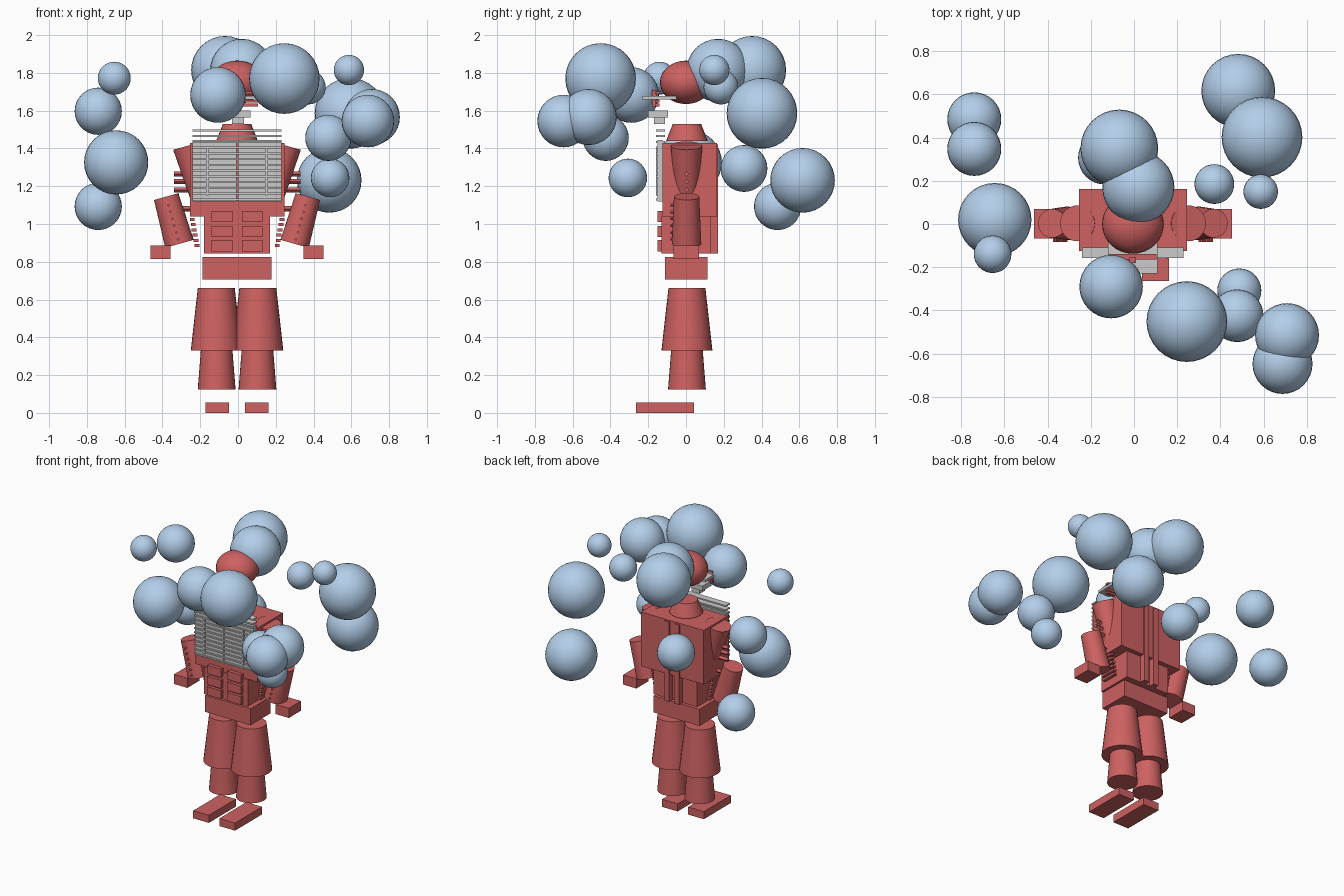
import bpy, bmesh
from mathutils import Vector

CX = -0.005  # centre line of the figure


def material(name, rgb):
    m = bpy.data.materials.new(name)
    m.diffuse_color = (*rgb, 1)
    return m


RED = material("red", (0.62, 0.12, 0.12))
BLUE = material("pale_blue", (0.45, 0.62, 0.82))


def finish(name, bm, mat, smooth=False):
    bmesh.ops.recalc_face_normals(bm, faces=bm.faces)
    me = bpy.data.meshes.new(name)
    bm.to_mesh(me)
    bm.free()
    ob = bpy.data.objects.new(name, me)
    bpy.context.collection.objects.link(ob)
    if mat:
        me.materials.append(mat)
    if smooth:
        bpy.ops.object.select_all(action='DESELECT')
        ob.select_set(True)
        bpy.context.view_layer.objects.active = ob
        bpy.ops.object.shade_smooth_by_angle()
    return ob


def box(name, x, y, z, mat=RED):
    """Box from (min, max) ranges on each axis, x measured from the centre line."""
    bm = bmesh.new()
    bmesh.ops.create_cube(bm, size=1)
    for v in bm.verts:
        v.co = Vector([(a + b) / 2 + c * (b - a) for c, (a, b) in zip(v.co, (x, y, z))])
        v.co.x += CX
    return finish(name, bm, mat)


def cone(name, p0, p1, r0, r1, segs=32, mat=RED):
    """Tapered cylinder between two points."""
    p0, p1 = Vector(p0), Vector(p1)
    d = p1 - p0
    bm = bmesh.new()
    bmesh.ops.create_cone(bm, cap_ends=True, segments=segs, radius1=r0, radius2=r1, depth=d.length)
    rot = Vector((0, 0, 1)).rotation_difference(d).to_matrix()
    for v in bm.verts:
        v.co = rot @ v.co + (p0 + p1) / 2
        v.co.x += CX
    return finish(name, bm, mat, segs > 8)


def ball(name, centre, size, mat):
    bm = bmesh.new()
    bmesh.ops.create_uvsphere(bm, u_segments=32, v_segments=16, radius=1)
    for v in bm.verts:
        v.co = Vector([c + s * q for c, s, q in zip(centre, size, v.co)])
    return finish(name, bm, mat, True)


def mir(s, a, b):
    return tuple(sorted((s * a, s * b)))


# Head, neck collar and chin parts
ball("head", (CX, 0.0, 1.75), (0.143, 0.138, 0.115), RED)
cone("neck_collar", (0, 0.005, 1.44), (0, 0.005, 1.53), 0.11, 0.075)
box("visor_plate", (-0.115, 0.115), (-0.23, -0.05), (1.66, 1.678), None)
for z in (1.63, 1.65, 1.695):
    box("mask_slat", (-0.11, 0.11), (-0.165, -0.14), (z - 0.007, z + 0.007))
box("mask_bar", (-0.015, 0.015), (-0.18, -0.155), (1.62, 1.71))
box("chin", (-0.06, 0.07), (-0.2, -0.095), (1.565, 1.6), None)
box("chin_lower", (-0.027, 0.037), (-0.17, -0.11), (1.53, 1.565), None)

# Torso
box("chest", (-0.25, 0.25), (-0.125, 0.163), (1.04, 1.43))
box("abdomen", (-0.175, 0.175), (-0.13, 0.13), (0.845, 1.04))
box("pelvis", (-0.183, 0.183), (-0.11, 0.115), (0.705, 0.825))

# Chest grille
for s in (-1, 1):
    box("grille_panel", mir(s, 0.004, 0.235), (-0.15, -0.125), (1.12, 1.445), None)
    box("grille_upright", mir(s, 0.15, 0.162), (-0.16, -0.15), (1.15, 1.41), None)
for i in range(13):
    z = 1.13 + i * 0.0305
    box("grille_slat", (-0.235, 0.235), (-0.158, -0.11), (z - 0.005, z + 0.005), None)

for s in (-1, 1):
    # Abdomen blocks, side ribs and back pipes
    for z in (0.885, 0.96, 1.04):
        box("belly_block", mir(s, 0.025, 0.135), (-0.152, -0.125), (z - 0.03, z + 0.03))
    for i in range(6):
        z, x = 0.885 + i * 0.028, 0.2 + i * 0.005
        box("side_rib", mir(s, x, x + 0.025), (-0.06, 0.06), (z - 0.008, z + 0.008))
    box("back_pipe", mir(s, 0.02, 0.06), (0.12, 0.17), (0.845, 1.42))

    # Arms
    cone("upper_arm", (s * 0.185, 0.003, 1.15), (s * 0.258, 0.003, 1.415), 0.065, 0.083)
    cone("forearm", (s * 0.305, 0.003, 0.895), (s * 0.375, 0.003, 1.145), 0.078, 0.067)
    box("hand", mir(s, 0.352, 0.458), (-0.067, 0.07), (0.815, 0.885))
    for z in (1.08, 1.18, 1.225, 1.265):
        cone("arm_peg", (s * 0.23, 0.003, z), (s * 0.335, 0.003, z), 0.014, 0.014, 4)
    for i in range(6):
        z = 0.92 + i * 0.036
        x = 0.305 + (z - 0.895) * 0.28
        cone("forearm_peg", (s * x, -0.05, z), (s * x, -0.083, z), 0.008, 0.008, 4)

    # Legs and feet
    cone("thigh", (s * 0.11, 0.005, 0.33), (s * 0.11, 0.005, 0.66), 0.135, 0.098)
    cone("shin", (s * 0.108, 0.005, 0.125), (s * 0.108, 0.005, 0.34), 0.1, 0.083)
    box("foot", mir(s, 0.042, 0.167), (-0.265, 0.042), (0, 0.055))

# Floating bubbles: x, y, z, radius
bubbles = [
    (-0.74, 0.485, 1.093, 0.125), (-0.74, 0.348, 1.597, 0.125),
    (-0.645, 0.02, 1.326, 0.17), (-0.655, -0.14, 1.772, 0.087),
    (-0.068, 0.35, 1.815, 0.18), (0.02, 0.17, 1.813, 0.167),
    (-0.135, 0.307, 1.294, 0.124), (0.483, 0.617, 1.231, 0.171),
    (0.593, 0.402, 1.586, 0.187), (0.372, 0.185, 1.725, 0.092),
    (0.587, 0.15, 1.815, 0.08), (-0.106, -0.29, 1.683, 0.147),
    (0.245, -0.452, 1.77, 0.187), (0.488, -0.308, 1.244, 0.102),
    (0.478, -0.425, 1.456, 0.122), (0.709, -0.515, 1.566, 0.148),
    (0.688, -0.648, 1.545, 0.139),
]
for x, y, z, r in bubbles:
    ball("bubble", (x, y, z), (r, r, r), BLUE)
